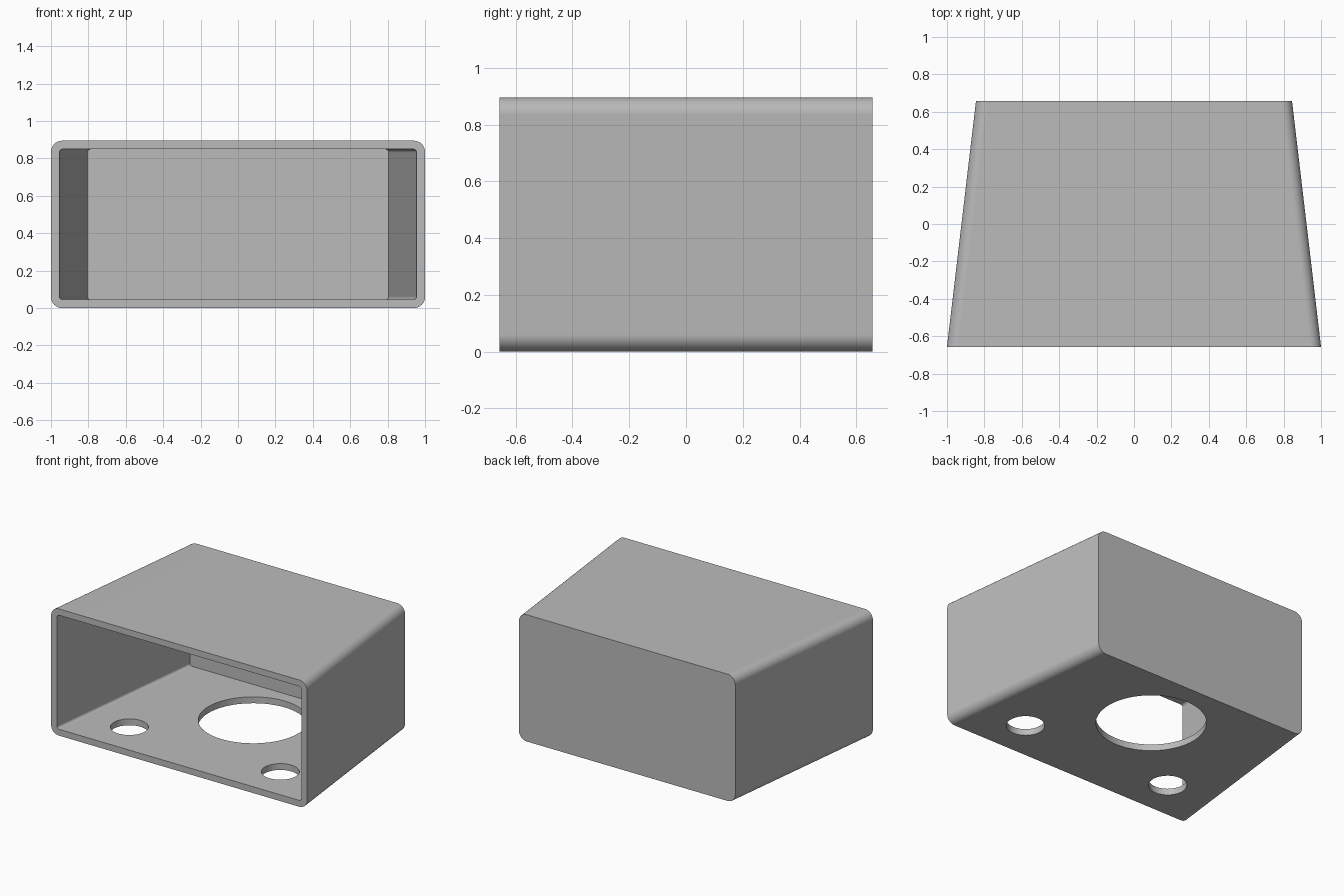
import bpy, bmesh
from math import sin, cos, pi

cube = bpy.data.objects.get("Cube")
if cube:
    bpy.data.objects.remove(cube, do_unlink=True)

HEIGHT, WALL, DEPTH = 0.895, 0.045, 0.657
FRONT_HALF, BACK_HALF = 1.0, 0.845

grey = bpy.data.materials.new("plain grey")
grey.use_nodes = True
colour = (0.5, 0.5, 0.5, 1)
grey.diffuse_color = colour
grey.node_tree.nodes["Principled BSDF"].inputs["Base Color"].default_value = colour


def half_width(y):
    """Half width of the tapered body at depth y."""
    t = (y + DEPTH) / (2 * DEPTH)
    return FRONT_HALF + (BACK_HALF - FRONT_HALF) * t


def ring(bm, y, inset, radius, steps=8):
    """Rounded rectangle across the body at depth y."""
    w = half_width(y) - inset - radius
    h = HEIGHT / 2 - inset - radius
    verts = []
    for k, (sx, sz) in enumerate(((1, 1), (-1, 1), (-1, -1), (1, -1))):
        for i in range(steps + 1):
            a = (k + i / steps) * pi / 2
            verts.append(bm.verts.new((sx * w + radius * cos(a), y,
                                       HEIGHT / 2 + sz * h + radius * sin(a))))
    return verts


# Tapered shell, open at the front: outside, rim, inside and back wall
bm = bmesh.new()
rings = [ring(bm, DEPTH, 0, 0.06), ring(bm, -DEPTH, 0, 0.06),
         ring(bm, -DEPTH, WALL, 0.018), ring(bm, DEPTH - WALL, WALL, 0.018)]
for a, b in zip(rings, rings[1:]):
    for i in range(len(a)):
        j = (i + 1) % len(a)
        bm.faces.new((a[i], a[j], b[j], b[i]))
bm.faces.new(rings[0])
bm.faces.new(rings[-1])
bmesh.ops.recalc_face_normals(bm, faces=bm.faces)
mesh = bpy.data.meshes.new("housing_shell")
bm.to_mesh(mesh)
bm.free()
mesh.materials.append(grey)
shell = bpy.data.objects.new("housing_shell", mesh)
bpy.context.collection.objects.link(shell)

# Round holes through the floor: one large, two small
cutters = []
for name, x, y, r in (("large_hole_cutter", 0, 0.17, 0.352),
                      ("left_hole_cutter", 0.59, -0.37, 0.122),
                      ("right_hole_cutter", -0.59, -0.37, 0.122)):
    bpy.ops.mesh.primitive_cylinder_add(vertices=64, radius=r, depth=0.3,
                                        location=(x, y, 0))
    cutter = bpy.context.object
    cutter.name = name
    cutter.hide_render = True
    cutter.data.materials.append(grey)
    cutters.append(cutter)
    cut = shell.modifiers.new(name, "BOOLEAN")
    cut.operation, cut.solver, cut.object = "DIFFERENCE", "EXACT", cutter

bpy.ops.object.select_all(action="DESELECT")
shell.select_set(True)
bpy.context.view_layer.objects.active = shell
for cutter in cutters:
    bpy.ops.object.modifier_apply(modifier=cutter.name)
    bpy.data.objects.remove(cutter, do_unlink=True)

# Smooth rounded edges, flat walls
bpy.ops.object.shade_smooth_by_angle(angle=pi / 6)
normals = shell.modifiers.new("flat_walls", "WEIGHTED_NORMAL")
normals.keep_sharp = True
